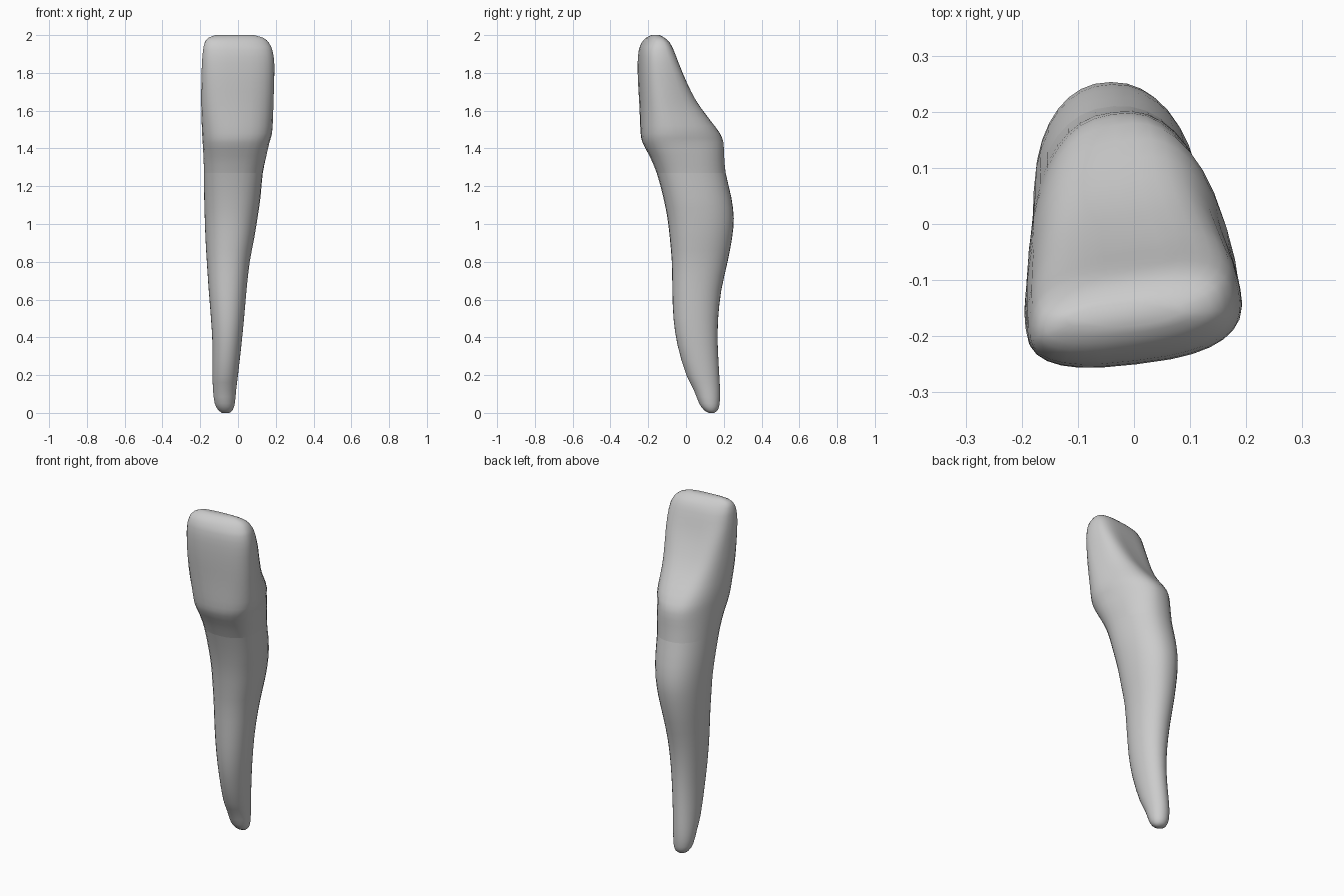
import bpy, bmesh, math

if "Cube" in bpy.data.objects:
    bpy.data.objects.remove(bpy.data.objects["Cube"])

SIDES = 32
NECK = 1.27

# silhouette: z, x min, x max, y min, y max
ROOT = [
    (0.00, -0.085, -0.045, 0.12, 0.150),
    (0.015, -0.105, -0.028, 0.095, 0.168),
    (0.05, -0.123, -0.017, 0.07, 0.178),
    (0.12, -0.132, -0.010, 0.042, 0.180),
    (0.20, -0.135, 0.000, 0.002, 0.176),
    (0.36, -0.135, 0.018, -0.045, 0.168),
    (0.50, -0.143, 0.032, -0.066, 0.170),
    (0.65, -0.155, 0.045, -0.072, 0.187),
    (0.80, -0.165, 0.062, -0.075, 0.220),
    (0.92, -0.172, 0.085, -0.085, 0.243),
    (1.03, -0.176, 0.103, -0.098, 0.253),
    (1.14, -0.179, 0.119, -0.120, 0.240),
]
CROWN = [
    (1.27, -0.180, 0.131, -0.155, 0.210),
    (1.36, -0.183, 0.150, -0.193, 0.202),
    (1.43, -0.187, 0.166, -0.230, 0.198),
    (1.48, -0.190, 0.180, -0.240, 0.180),
    (1.56, -0.193, 0.185, -0.244, 0.120),
    (1.65, -0.195, 0.188, -0.248, 0.055),
    (1.75, -0.194, 0.191, -0.254, 0.004),
    (1.85, -0.191, 0.192, -0.256, -0.038),
    (1.92, -0.185, 0.182, -0.250, -0.065),
    (1.96, -0.176, 0.163, -0.235, -0.086),
    (1.985, -0.158, 0.135, -0.213, -0.112),
    (2.00, -0.120, 0.085, -0.185, -0.140),
]
# section shape: z, squareness, taper to the back, twist, lean of the back, hollow
SHAPE = [
    (0.0, 2.0, 0.0, 0.0, 0.0, 0.0),
    (1.0, 2.2, 0.15, 0.0, -0.05, 0.0),
    (1.3, 2.3, 0.22, 0.05, -0.12, 0.0),
    (1.45, 2.4, 0.40, 0.10, -0.22, 0.05),
    (1.6, 2.5, 0.42, 0.14, -0.15, 0.22),
    (1.8, 2.7, 0.22, 0.20, -0.05, 0.25),
    (1.93, 2.7, 0.10, 0.26, 0.0, 0.10),
    (2.0, 2.5, 0.0, 0.45, 0.0, 0.0),
]


def shape_at(z):
    for a, b in zip(SHAPE, SHAPE[1:]):
        if z <= b[0]:
            f = (z - a[0]) / (b[0] - a[0])
            return [p + (q - p) * f for p, q in zip(a[1:], b[1:])]
    return SHAPE[-1][1:]


def refine(rows):
    """Insert a smooth in-between row after each row."""
    out = []
    for i in range(len(rows) - 1):
        a, b = rows[i], rows[i + 1]
        p, n = rows[max(i - 1, 0)], rows[min(i + 2, len(rows) - 1)]
        out.append(a)
        zm, h = (a[0] + b[0]) / 2, b[0] - a[0]
        row = [zm]
        for k in range(1, 5):
            ma = (b[k] - p[k]) / (b[0] - p[0])
            mb = (n[k] - a[k]) / (n[0] - a[0])
            row.append((a[k] + b[k]) / 2 + h * (ma - mb) / 8)
        out.append(tuple(row))
    return out + [rows[-1]]


def power(c, n):
    return math.copysign(abs(c) ** (2 / n), c)


def section(row):
    """Rounded section, fitted exactly to the silhouette box."""
    z, x0, x1, y0, y1 = row
    n, taper, twist, lean, hollow = shape_at(z)
    pts = []
    for i in range(SIDES):
        t = math.tau * i / SIDES
        u, v = power(math.cos(t), n), power(math.sin(t), n)
        back = (v + 1) / 2
        x = u * (1 - taper * back) + lean * back
        y = v - hollow * max(v, 0) * (1 - u * u) + twist * u
        pts.append((x, y))
    xs, ys = [p[0] for p in pts], [p[1] for p in pts]
    fx = (x1 - x0) / (max(xs) - min(xs))
    fy = (y1 - y0) / (max(ys) - min(ys))
    return [(x0 + (x - min(xs)) * fx, y0 + (y - min(ys)) * fy, z) for x, y in pts]


def loft(name, rows, cap_bottom=False, cap_top=False):
    bm = bmesh.new()
    rings = [[bm.verts.new(p) for p in section(r)] for r in rows]
    for a, b in zip(rings, rings[1:]):
        for i in range(SIDES):
            j = (i + 1) % SIDES
            bm.faces.new((a[i], a[j], b[j], b[i]))
    if cap_bottom:
        bm.faces.new(rings[0][::-1])
    if cap_top:
        bm.faces.new(rings[-1])
    me = bpy.data.meshes.new(name)
    bm.to_mesh(me)
    bm.free()
    me.shade_smooth()
    ob = bpy.data.objects.new(name, me)
    bpy.context.collection.objects.link(ob)
    return ob


# root and crown share the ring at the neck
levels = refine(ROOT + CROWN)
loft("root", [r for r in levels if r[0] <= NECK], cap_bottom=True)
loft("crown", [r for r in levels if r[0] >= NECK], cap_top=True)
